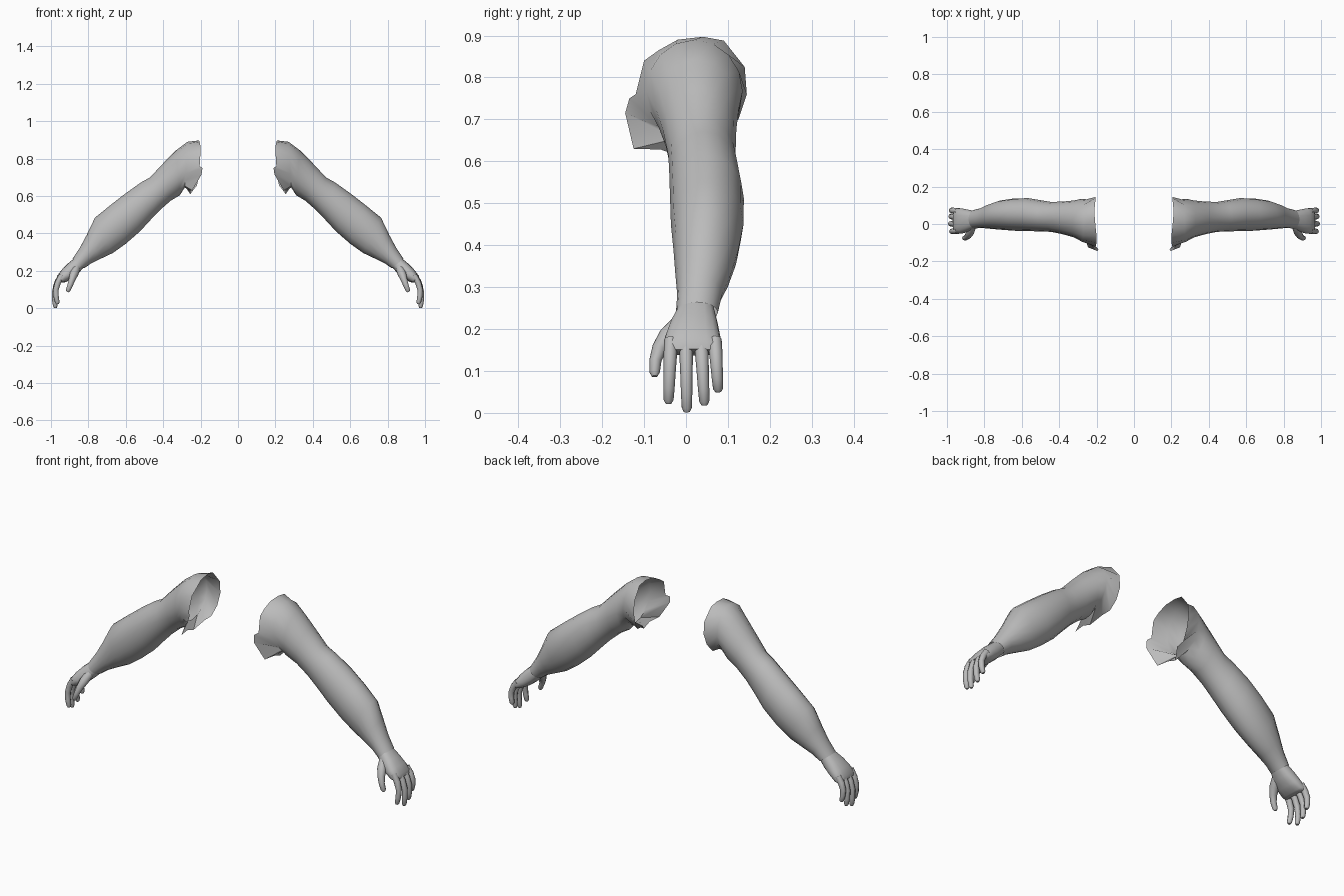
import bpy, bmesh, math
from mathutils import Vector

if "Cube" in bpy.data.objects:
    bpy.data.objects.remove(bpy.data.objects["Cube"])

SIDES = 16
grey = bpy.data.materials.new("neutral_grey")
grey.diffuse_color = (0.5, 0.5, 0.5, 1)
grey.use_nodes = True
grey.node_tree.nodes["Principled BSDF"].inputs["Base Color"].default_value = grey.diffuse_color


def oval(tx, tz, bx, bz, y0, y1, box=1.0):
    """Ring from a top point, a bottom point and a front/back extent."""
    top, bot = Vector((tx, 0, tz)), Vector((bx, 0, bz))
    mid, half = (top + bot) / 2, (top - bot) / 2
    ring = []
    for k in range(SIDES):
        a = 2 * math.pi * k / SIDES
        c, s = math.cos(a), math.sin(a)
        c = math.copysign(abs(c) ** box, c)
        s = math.copysign(abs(s) ** box, s)
        p = mid + half * c
        p.y = (y0 + y1) / 2 - (y1 - y0) / 2 * s
        ring.append(p)
    return ring


def tube(path, radii, sides=8):
    """Rings across a bent path, for fingers."""
    pts = [Vector(p) for p in path]
    rings = []
    for i, p in enumerate(pts):
        t = (pts[min(i + 1, len(pts) - 1)] - pts[max(i - 1, 0)]).normalized()
        u = t.cross(Vector((0, 1, 0))).normalized()
        v = t.cross(u)
        rings.append([p + radii[i] * (u * math.cos(a) + v * math.sin(a))
                      for a in (2 * math.pi * k / sides for k in range(sides))])
    return rings


def loft(bm, rings, cap_end=False):
    rows = [[bm.verts.new(p) for p in r] for r in rings]
    n = len(rows[0])
    for a, b in zip(rows, rows[1:]):
        for k in range(n):
            bm.faces.new((a[k], a[(k + 1) % n], b[(k + 1) % n], b[k]))
    if cap_end:
        bm.faces.new(rows[-1])


def finish(bm, name):
    bmesh.ops.recalc_face_normals(bm, faces=bm.faces)
    me = bpy.data.meshes.new(name)
    bm.to_mesh(me)
    bm.free()
    me.materials.append(grey)
    ob = bpy.data.objects.new(name, me)
    bpy.context.collection.objects.link(ob)
    bpy.ops.object.select_all(action='DESELECT')
    ob.select_set(True)
    bpy.context.view_layer.objects.active = ob
    bpy.ops.object.shade_smooth_by_angle(angle=math.radians(50))
    mod = ob.modifiers.new("mirror", 'MIRROR')
    mod.use_mirror_merge = False


# Ragged open shoulder edge, running from the top over the front and underside
shoulder = [Vector(p) for p in (
    (.21, .04, .897), (.205, -.02, .89), (.20, -.065, .865), (.20, -.10, .84),
    (.205, -.12, .76), (.19, -.135, .75), (.195, -.145, .715), (.245, -.125, .63),
    (.255, -.06, .628), (.255, -.01, .61), (.225, .04, .65), (.22, .09, .655),
    (.21, .125, .70), (.205, .145, .76), (.205, .14, .825), (.21, .09, .888))]

# Arm sections from shoulder to wrist
arm = [
    (.27, .89, .285, .645, -.095, .135),
    (.33, .845, .31, .605, -.072, .126),
    (.40, .775, .36, .575, -.055, .12),
    (.47, .70, .415, .527, -.042, .118),
    (.52, .672, .465, .475, -.04, .126),
    (.60, .615, .525, .41, -.038, .138),
    (.68, .553, .60, .345, -.036, .137),
    (.765, .484, .67, .295, -.03, .125),
    (.81, .39, .74, .262, -.025, .105),
    (.845, .325, .785, .24, -.021, .086),
    (.885, .264, .822, .214, -.024, .076)]
bm = bmesh.new()
loft(bm, [shoulder] + [oval(*r) for r in arm])
finish(bm, "arms")

# Palm
palm = [
    (.872, .27, .818, .226, -.018, .067),
    (.915, .235, .85, .19, -.038, .076),
    (.945, .203, .885, .16, -.05, .082),
    (.968, .172, .92, .14, -.053, .086),
    (.970, .152, .94, .137, -.046, .08)]
bm = bmesh.new()
loft(bm, [oval(*r, box=.8) for r in palm], True)

# Four fingers: base y, tip y, tip z, forward offset of the tip
for y0, y1, tip, dx in ((-.036, -.042, .022, -.012), (.0, .002, .002, 0),
                        (.036, .044, .018, -.003), (.069, .077, .05, -.008)):
    path = []
    for f, x in ((0, .942), (.25, .966), (.5, .98), (.75, .981), (.94, .977), (1, .976)):
        path.append((x + dx * f, y0 + (y1 - y0) * f, .175 + (tip - .175) * f))
    loft(bm, tube(path, (.016, .016, .0145, .0135, .012, .007)), True)

# Thumb
loft(bm, tube([(.865, -.012, .215), (.876, -.042, .185), (.887, -.063, .155),
               (.897, -.073, .125), (.908, -.075, .097), (.911, -.075, .087)],
              (.022, .023, .018, .0145, .0125, .007)), True)
finish(bm, "hands")
